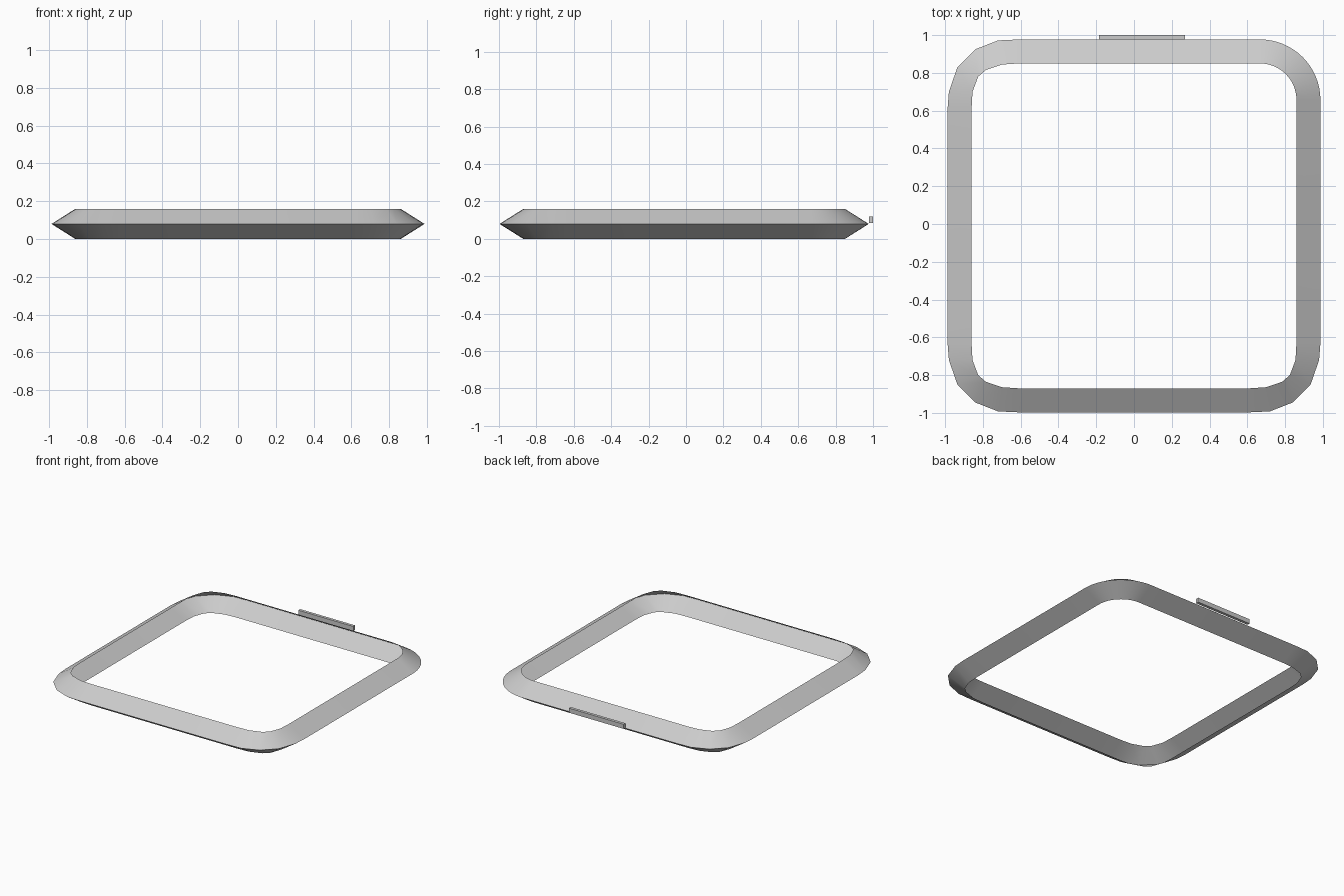
import bpy, bmesh, math

if "Cube" in bpy.data.objects:
    bpy.data.objects.remove(bpy.data.objects["Cube"])

CY = -0.01  # ring centre in y

# Faceted corner as (outer x, y, inner x, y), and one smooth round corner
faceted = [(.987, .62, .86, .62), (.98, .71, .855, .71), (.935, .84, .825, .79),
           (.84, .935, .785, .825), (.72, .982, .70, .854), (.61, .987, .61, .86)]
rounded = []
for i in range(17):
    a = math.pi / 2 * i / 16
    c, s = math.cos(a), math.sin(a)
    rounded.append((.667 + .32 * c, .667 + .32 * s, .667 + .193 * c, .667 + .193 * s))


def place(corner, sx, sy):
    pts = [(sx * a, sy * b, sx * c, sy * d) for a, b, c, d in corner]
    return pts if sx * sy > 0 else pts[::-1]


path = (place(rounded, 1, 1) + place(faceted, -1, 1)
        + place(faceted, -1, -1) + place(faceted, 1, -1))

# V-shaped band, open on the inside: bottom lip, outer ridge, top lip
bm = bmesh.new()
rows = []
for ox, oy, ix, iy in path:
    rows.append([bm.verts.new((ix, iy + CY, 0)),
                 bm.verts.new((ox, oy + CY, .08)),
                 bm.verts.new((ix, iy + CY, .16))])
for i, r in enumerate(rows):
    n = rows[(i + 1) % len(rows)]
    for k in range(2):
        bm.faces.new((r[k], n[k], n[k + 1], r[k + 1]))
mesh = bpy.data.meshes.new("bezel_ring")
bm.to_mesh(mesh)
bm.free()
ring = bpy.data.objects.new("bezel_ring", mesh)
bpy.context.collection.objects.link(ring)
bpy.context.view_layer.objects.active = ring
ring.select_set(True)
bpy.ops.object.shade_smooth_by_angle(angle=math.radians(35))

# Thin tab on the back edge
bpy.ops.mesh.primitive_cube_add(size=1, location=(.043, .989, .102))
tab = bpy.context.object
tab.name = "back_tab"
tab.scale = (.455, .022, .034)
